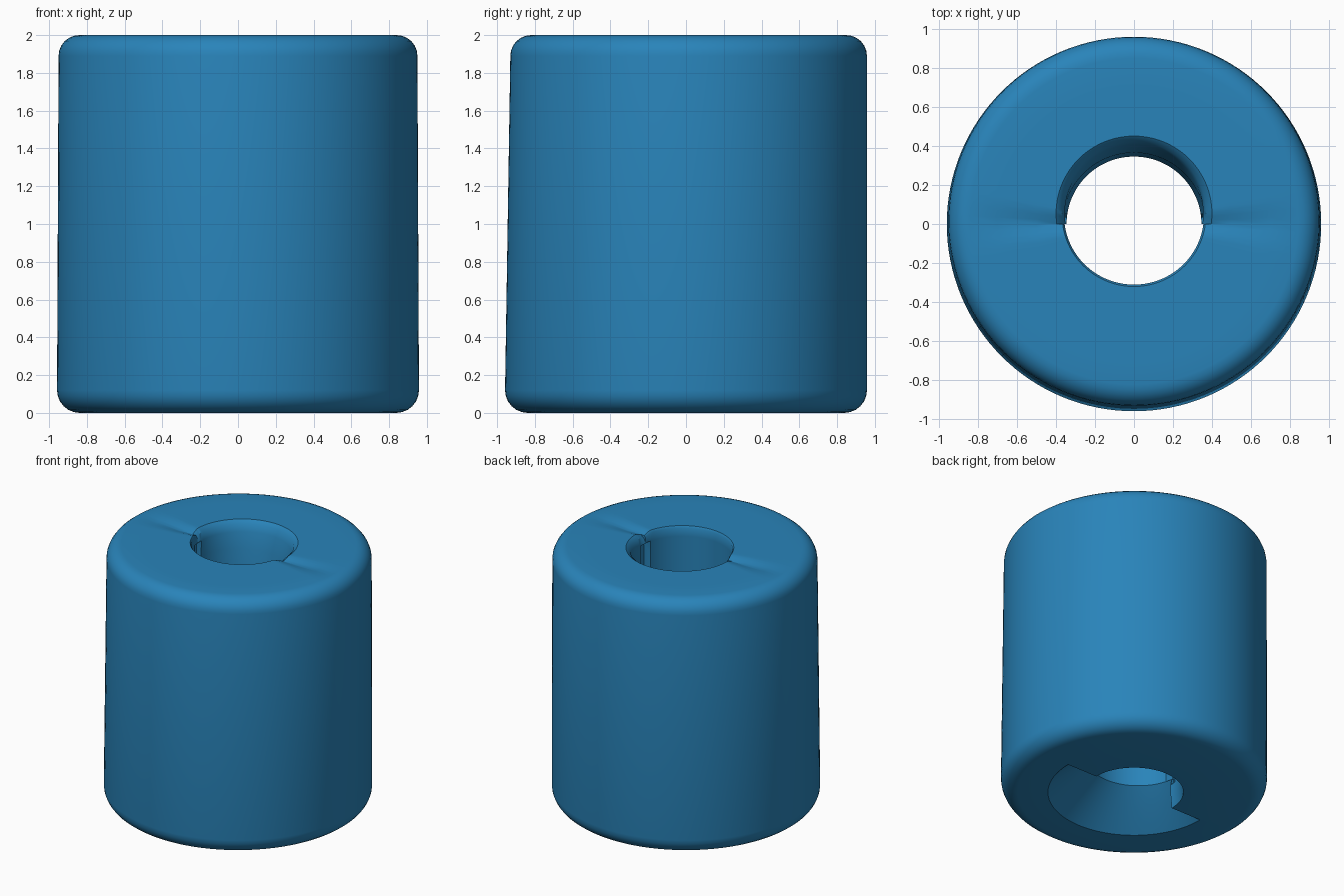
import bpy, bmesh, math

if "Cube" in bpy.data.objects:
    bpy.data.objects.remove(bpy.data.objects["Cube"])

N = 128            # columns around the axis
NOTCH = 10         # half-width of the bore notches, degrees

mat = bpy.data.materials.new("blue")
mat.diffuse_color = (0.022, 0.23, 0.49, 1)
mat.use_nodes = True
mat.node_tree.nodes["Principled BSDF"].inputs["Base Color"].default_value = mat.diffuse_color


def corner(r, z, rad, a0, a1, steps=6):
    """Points of a rounded corner around a centre in the r-z plane."""
    return [(r + rad * math.cos(math.radians(a0 + (a1 - a0) * i / steps)),
             z + rad * math.sin(math.radians(a0 + (a1 - a0) * i / steps)))
            for i in range(steps + 1)]


def section(deg, back):
    """Closed wall section at one angle; the bore halves do not match."""
    s = math.sin(math.radians(deg))
    # outer wall, leaning in slightly at the front
    top_r = 0.95 + (0.008 * s if s > 0 else 0.02 * s)
    bot_r = 0.958
    off = min(deg % 180, 180 - deg % 180)
    notch = off < NOTCH * 0.6
    dip = 0.022 * max(0, 1 - off / 9)      # radial crease in the top face
    pts = corner(bot_r - 0.12, 0.12, 0.12, -90, 0)
    pts += corner(top_r - 0.11, 1.89, 0.11, 0, 90)
    pts += [(0.7, 2 - dip * 0.4), (0.5, 2 - dip)]
    # bore from top to bottom
    if back:
        lip, low = 0.385 + 0.055 * s, 0.345
        pts += [(lip + 0.01, 2 - dip), (lip - 0.02, 1.975 - dip),
                (lip - 0.035, 1.92)]
        if notch:
            pts += [(0.39, 1.91), (0.39, 0.2), (low, 0.19)]
        else:
            pts += [(low + 0.02, 1.8), (low, 1.2), (low, 0.19)]
        pts += [(low, 0.1), (low + 0.01, 0.0)]
    else:
        lip = 0.355 + 0.045 * s
        pts += [(lip + 0.01, 2 - dip), (lip, 1.985 - dip), (lip, 1.92)]
        if notch:
            pts += [(0.395, 1.91), (0.395, 0.25), (lip, 0.24)]
        else:
            pts += [(lip, 1.8), (lip, 1.2), (lip, 0.24)]
        # wide recess under the front half
        pts += [(0.45, 0.13), (0.62, 0.0)]
    return pts


# Rounded sleeve, lofted around the axis with a step where the halves meet
bm = bmesh.new()
cols = []
for half in (0, 1):
    for i in range(N // 2 + 1):
        deg = half * 180 + 360 * i / N
        a = math.radians(deg)
        cols.append([bm.verts.new((r * math.cos(a), r * math.sin(a), z))
                     for r, z in section(deg, half == 0)])
for c, col in enumerate(cols):
    nxt = cols[(c + 1) % len(cols)]
    m = len(col)
    for k in range(m):
        bm.faces.new((col[k], nxt[k], nxt[(k + 1) % m], col[(k + 1) % m]))
bmesh.ops.remove_doubles(bm, verts=bm.verts, dist=0.0005)
bmesh.ops.dissolve_degenerate(bm, edges=bm.edges, dist=0.0001)
bmesh.ops.recalc_face_normals(bm, faces=bm.faces)
me = bpy.data.meshes.new("sleeve")
bm.to_mesh(me)
bm.free()
me.materials.append(mat)
ob = bpy.data.objects.new("sleeve", me)
bpy.context.collection.objects.link(ob)
bpy.context.view_layer.objects.active = ob
ob.select_set(True)
bpy.ops.object.shade_smooth_by_angle(angle=math.radians(35))
